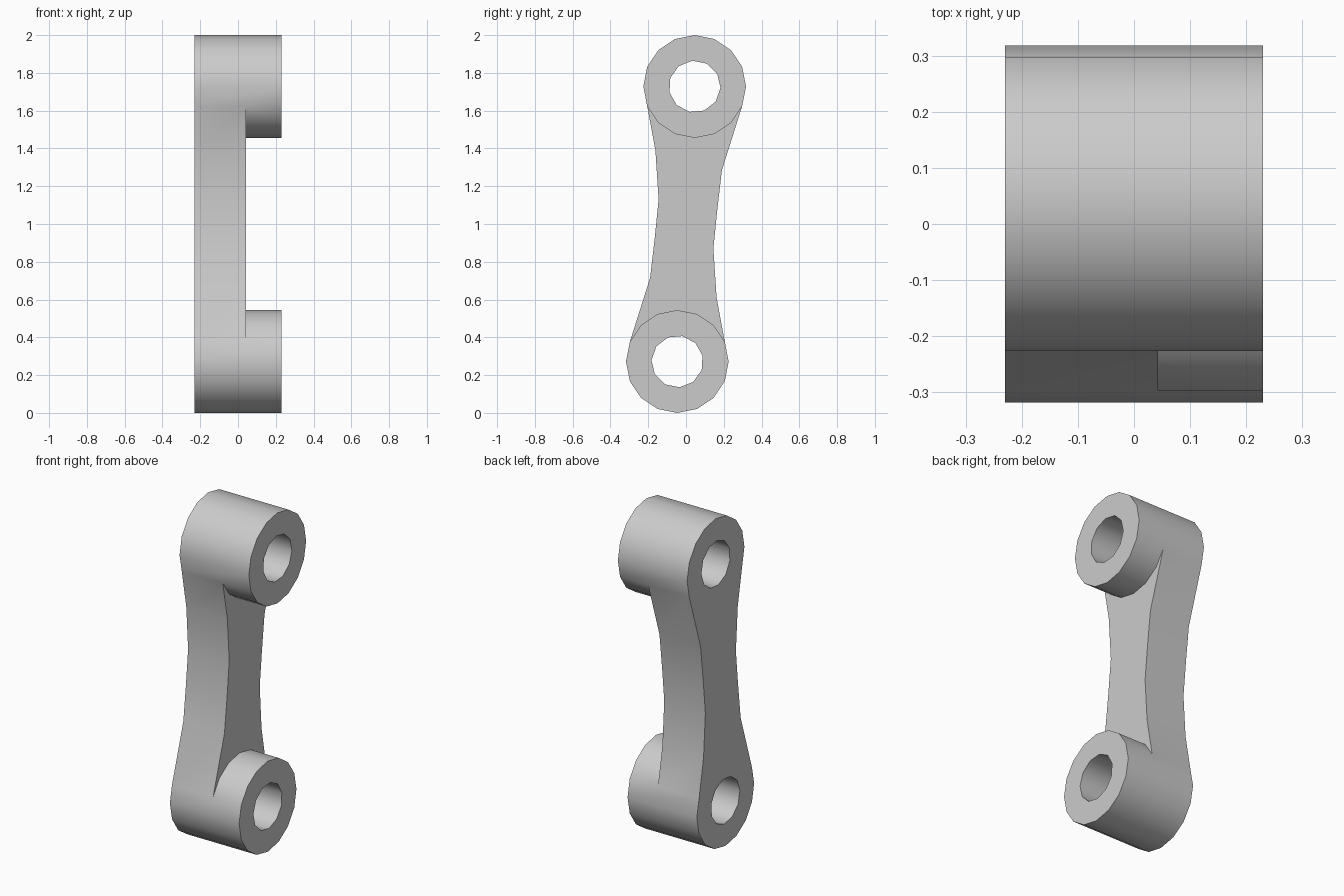
import bpy, bmesh, math

if "Cube" in bpy.data.objects:
    bpy.data.objects.remove(bpy.data.objects["Cube"])

BACK, STEP, FRONT = -0.23, 0.043, 0.23   # x planes: plate back, plate face, boss face
R, HOLE, N, HN = 0.272, 0.137, 16, 11
TOP, BOTTOM = (0.046, 1.728), (-0.046, 0.272)

grey = bpy.data.materials.new("plain grey")
grey.diffuse_color = (0.6, 0.6, 0.6, 1)
grey.use_nodes = True
grey.node_tree.nodes["Principled BSDF"].inputs["Base Color"].default_value = grey.diffuse_color

bm = bmesh.new()


def circle(c, r, n, turn=0.0):
    return [(c[0] + r * math.cos(turn + 2 * math.pi * i / n),
             c[1] + r * math.sin(turn + 2 * math.pi * i / n)) for i in range(n)]


def verts(points, x):
    return [bm.verts.new((x, y, z)) for y, z in points]


def walls(a, b, closed=False):
    for i in range(len(a) if closed else len(a) - 1):
        j = (i + 1) % len(a)
        bm.faces.new((a[i], a[j], b[j], b[i]))


def ring_face(outer, inner):
    edges = []
    for loop in (outer, inner):
        for i, v in enumerate(loop):
            w = loop[(i + 1) % len(loop)]
            edges.append(bm.edges.get((v, w)) or bm.edges.new((v, w)))
    bmesh.ops.triangle_fill(bm, edges=edges, use_beauty=True)


def boss(center, covered, turn):
    """Bored boss; the 'covered' wall segments start at the plate face."""
    outline = circle(center, R, N)
    bore = circle(center, HOLE, HN, turn)
    back, front = verts(outline, BACK), verts(outline, FRONT)
    step = {i: bm.verts.new((STEP, *outline[i])) for i in range(covered[0], covered[1] + 1)}
    for i in range(N):
        j = (i + 1) % N
        if i in step and j in step:
            bm.faces.new((step[i], step[j], front[j], front[i]))
        elif j in step:
            bm.faces.new((back[i], back[j], step[j], front[j], front[i]))
        elif i in step:
            bm.faces.new((back[i], back[j], front[j], front[i], step[i]))
        else:
            bm.faces.new((back[i], back[j], front[j], front[i]))
    inner_back, inner_front = verts(bore, BACK), verts(bore, FRONT)
    walls(inner_back, inner_front, True)
    ring_face(back, inner_back)
    ring_face(front, inner_front)
    keys = sorted(step)
    return [back[i] for i in keys], [step[i] for i in keys]


# Two bored bosses
top_back, top_step = boss(TOP, (9, 15), math.radians(95))
low_back, low_step = boss(BOTTOM, (1, 7), math.radians(-85))

# Waisted web plate between the bosses
right = [(0.19, 1.285), (0.165, 1.07), (0.145, 0.87), (0.162, 0.61)]   # downward
left = [(-y, 2 - z) for y, z in right]                                 # upward
right_back, right_step = verts(right, BACK), verts(right, STEP)
left_back, left_step = verts(left, BACK), verts(left, STEP)
walls([top_back[-1]] + right_back + [low_back[0]], [top_step[-1]] + right_step + [low_step[0]])
walls([low_back[-1]] + left_back + [top_back[0]], [low_step[-1]] + left_step + [top_step[0]])
bm.faces.new(top_back + right_back + low_back + left_back)
bm.faces.new(top_step + right_step + low_step + left_step)

bmesh.ops.recalc_face_normals(bm, faces=bm.faces)
mesh = bpy.data.meshes.new("link_arm")
bm.to_mesh(mesh)
bm.free()
mesh.materials.append(grey)
arm = bpy.data.objects.new("link_arm", mesh)
bpy.context.collection.objects.link(arm)
bpy.context.view_layer.objects.active = arm
arm.select_set(True)
bpy.ops.object.shade_smooth_by_angle(angle=math.radians(40))
